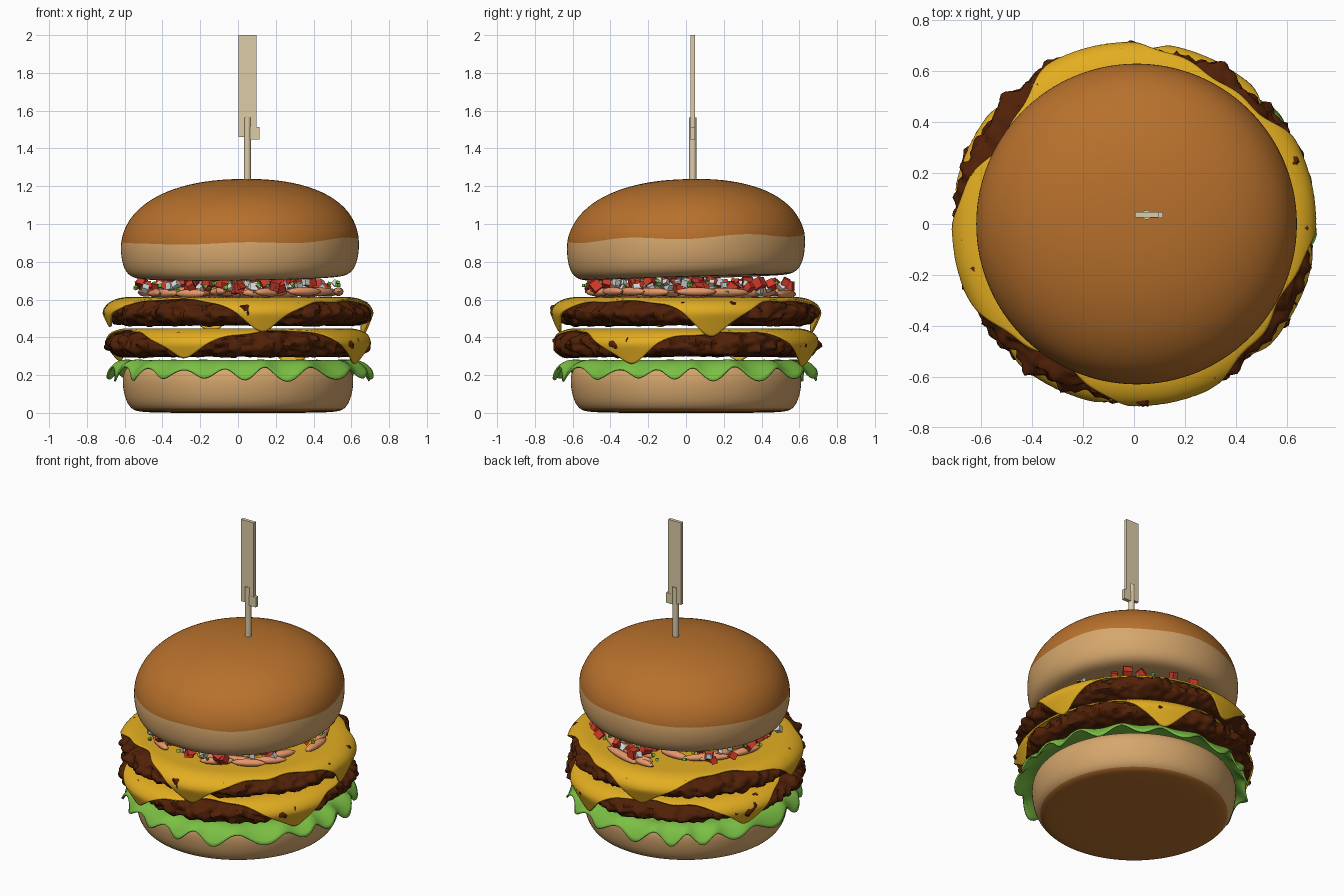
import bpy, bmesh, math, random
from math import sin, cos, pi, radians
from mathutils import Vector, Matrix, Euler, noise

random.seed(7)
if "Cube" in bpy.data.objects:
    bpy.data.objects.remove(bpy.data.objects["Cube"], do_unlink=True)


def material(name, r, g, b):
    """Flat material from display colour values, stored as linear."""
    colour = [(c / 255) ** 2.2 for c in (r, g, b)] + [1]
    m = bpy.data.materials.new(name)
    m.use_nodes = True
    m.diffuse_color = colour
    m.node_tree.nodes["Principled BSDF"].inputs["Base Color"].default_value = colour
    return m


crust = material("bun crust", 182, 112, 48)
crumb = material("pale bun", 212, 165, 108)
meat = material("grilled meat", 82, 38, 16)
cheese_mat = material("melted cheese", 226, 172, 38)
leaf = material("lettuce green", 122, 190, 70)
tomato = material("tomato red", 208, 60, 44)
onion = material("onion white", 214, 218, 214)
sauce = material("salmon strip", 230, 150, 106)
wood = material("pale wood", 220, 203, 166)


def finish(name, bm, mats, angle=60):
    bmesh.ops.recalc_face_normals(bm, faces=bm.faces)
    mesh = bpy.data.meshes.new(name)
    bm.to_mesh(mesh)
    bm.free()
    for m in mats:
        mesh.materials.append(m)
    obj = bpy.data.objects.new(name, mesh)
    bpy.context.collection.objects.link(obj)
    if angle:
        bpy.ops.object.select_all(action='DESELECT')
        obj.select_set(True)
        bpy.context.view_layer.objects.active = obj
        bpy.ops.object.shade_smooth_by_angle(angle=radians(angle))
    return obj


def revolve(name, rings, segs, shape, mats, band_mat=lambda i: 0, angle=60):
    """Turn rings round z; shape(ring, theta) gives a point; radius 0 closes as a pole."""
    bm = bmesh.new()
    loops = []
    for ring in rings:
        pts = [shape(ring, 2 * pi * k / segs) for k in range(segs)]
        if max(Vector(p).xy.length for p in pts) < 0.03:
            loops.append([bm.verts.new(pts[0])] * segs)
        else:
            loops.append([bm.verts.new(p) for p in pts])
    for i in range(len(loops) - 1):
        a, b = loops[i], loops[i + 1]
        for k in range(segs):
            n = (k + 1) % segs
            corners = list(dict.fromkeys((a[k], a[n], b[n], b[k])))
            bm.faces.new(corners).material_index = band_mat(i)
    return finish(name, bm, mats, angle)


def polar(r, th, z):
    return (r * cos(th), r * sin(th), z)


def subdivide(obj):
    obj.modifiers.new("round", 'SUBSURF').levels = 2
    obj.modifiers["round"].render_levels = 2


def thicken(obj, amount):
    mod = obj.modifiers.new("thickness", 'SOLIDIFY')
    mod.thickness = amount
    mod.offset = 0


# Bottom bun, with a browned underside
bottom = [(0, 0), (0.3, 0), (0.52, 0.002), (0.565, 0.018), (0.595, 0.06),
          (0.612, 0.13), (0.615, 0.2), (0.59, 0.25), (0.52, 0.262), (0.3, 0.262), (0, 0.262)]
subdivide(revolve("bottom_bun", bottom, 40, lambda p, th: polar(p[0], th, p[1]),
                  [crust, crumb], lambda i: 0 if i < 3 else 1))

# Top bun, slightly tilted, with an uneven crust line
top = [(0, 0.73), (0.3, 0.725), (0.49, 0.712), (0.575, 0.72), (0.615, 0.765), (0.632, 0.84),
       (0.633, 0.92), (0.617, 0.98), (0.577, 1.055), (0.5, 1.125), (0.4, 1.178),
       (0.27, 1.217), (0.13, 1.235), (0, 1.238)]


def top_shape(p, th):
    r, z = p
    x, y = r * cos(th), r * sin(th)
    lift = 0.008 * cos(th) - 0.014 * (0.6 + 0.5 * cos(th)) * cos(6 * th)
    lean = 0.01 + 0.04 * max(z - 0.92, 0)
    z += 0.012 * x + 0.03 * y + (lift if z == 0.92 else 0)
    return (x + lean, y, z)


subdivide(revolve("top_bun", top, 48, top_shape, [crumb, crust], lambda i: 0 if i < 6 else 1))


# Lettuce leaf: flat on the bun, with a frilled skirt
def leaf_shape(w, th):
    if w < 0:
        return polar(0.56 + w, th, 0.276)
    phase = 18 * th + 0.9 * sin(3 * th) + 0.6 * sin(5 * th + 1)
    ripple = sin(phase) * (0.85 + 0.25 * sin(4 * th))
    r = 0.56 + 0.13 * w ** 0.7 + 0.014 * w * cos(phase + 0.6) + 0.012 * w * cos(th)
    return polar(r, th, 0.276 - 0.07 * w ** 2.2 + 0.036 * w ** 1.6 * ripple)


leaf_rings = [-0.26, -0.06] + [i / 9 for i in range(10)]
thicken(revolve("lettuce", leaf_rings, 216, leaf_shape, [leaf]), 0.01)


# Patties: rough rounded discs
def make_patty(name, z0, seed):
    def shape(ring, th):
        if ring in ("under", "over"):
            return (0, 0, z0 + (0.065 if ring == "over" else -0.065))
        out = cos(ring)
        p = Vector(polar(0.58 + 0.115 * out, th, z0 + 0.066 * sin(ring)))
        q = p + Vector((seed, seed, 0))
        bump = (noise.noise(q * 5) * 0.016 + noise.noise(q * 12) * 0.034
                + noise.noise(q * 27) * 0.03)
        bump *= 0.25 + 0.75 * out
        return p + bump * Vector((out * cos(th), out * sin(th), 0.8 * sin(ring)))

    rings = ["under"] + [-pi / 2 + pi * i / 22 for i in range(23)] + ["over"]
    revolve(name, rings, 260, shape, [meat], angle=45)


# Cheese: rounded squares draped over the patties, corners clinging to the sides
def make_cheese(name, z0, turn):
    def shape(t, th):
        a = th - radians(turn) + pi / 4
        reach = 0.625 / (abs(cos(a)) ** 16 + abs(sin(a)) ** 16) ** (1 / 16)
        reach += 0.012 * sin(7 * th) + 0.008 * sin(16 * th) + 0.014 * sin(th - 1.9 + pi)
        s = t * reach
        bend = min(max((s - 0.58) / 0.17, 0), 1) * pi / 2
        drop = max(s - 0.75, 0)
        r = min(s, 0.58) + 0.132 * sin(bend) - 0.35 * drop
        return polar(r, th, z0 - 0.005 + 0.083 * cos(bend) - drop)

    rings = [0, 0.4, 0.65] + [0.68 + 0.32 * i / 22 for i in range(23)]
    thicken(revolve(name, rings, 200, shape, [cheese_mat]), 0.01)


for label, z0, turn in (("lower", 0.365, -25), ("upper", 0.53, 12)):
    make_patty(label + "_patty", z0, turn)
    make_cheese(label + "_cheese", z0, turn)


# Chopped topping
def scatter(name, count, mat, low, high, size, reach):
    bm = bmesh.new()
    for _ in range(count):
        r, th = reach * math.sqrt(random.random()), random.uniform(0, 2 * pi)
        spin = Euler([random.uniform(0, pi) for _ in range(3)]).to_matrix().to_4x4()
        place = Matrix.Translation(polar(r, th, random.uniform(low, high)))
        bmesh.ops.create_cube(bm, size=size * random.uniform(0.75, 1.15), matrix=place @ spin)
    finish(name, bm, [mat], angle=None)


scatter("tomato_cubes", 85, tomato, 0.655, 0.695, 0.047, 0.56)
scatter("onion_cubes", 70, onion, 0.65, 0.695, 0.034, 0.56)
scatter("herb_bits", 80, leaf, 0.63, 0.7, 0.018, 0.57)

# Salmon strips lying on the upper cheese
bm = bmesh.new()
for _ in range(50):
    half = random.uniform(0.09, 0.15)
    r, th = 0.54 * math.sqrt(random.random()), random.uniform(0, 2 * pi)
    heading = th + pi / 2 if r > 0.38 else random.uniform(0, pi)
    place = (Matrix.Translation(polar(r, th, random.uniform(0.628, 0.645)))
             @ Matrix.Rotation(heading + random.uniform(-0.3, 0.3), 4, 'Z')
             @ Matrix.Diagonal((half, 0.027, 0.023, 1)))
    bmesh.ops.create_uvsphere(bm, u_segments=12, v_segments=8, radius=1, matrix=place)
finish("salmon_strips", bm, [sauce])

# Wooden pick: stick, paddle and small tab
bm = bmesh.new()
bmesh.ops.create_cone(bm, cap_ends=True, segments=12, radius1=0.019, radius2=0.019, depth=0.5,
                      matrix=Matrix.Translation((0.05, 0.036, 1.315)))
finish("pick_stick", bm, [wood], 40)
for name, centre, size in (("pick_paddle", (0.05, 0.036, 1.73), (0.094, 0.022, 0.54)),
                           ("pick_tab", (0.088, 0.036, 1.48), (0.05, 0.024, 0.066))):
    bm = bmesh.new()
    bmesh.ops.create_cube(bm, size=1, matrix=Matrix.Translation(centre) @ Matrix.Diagonal((*size, 1)))
    finish(name, bm, [wood], angle=None)
